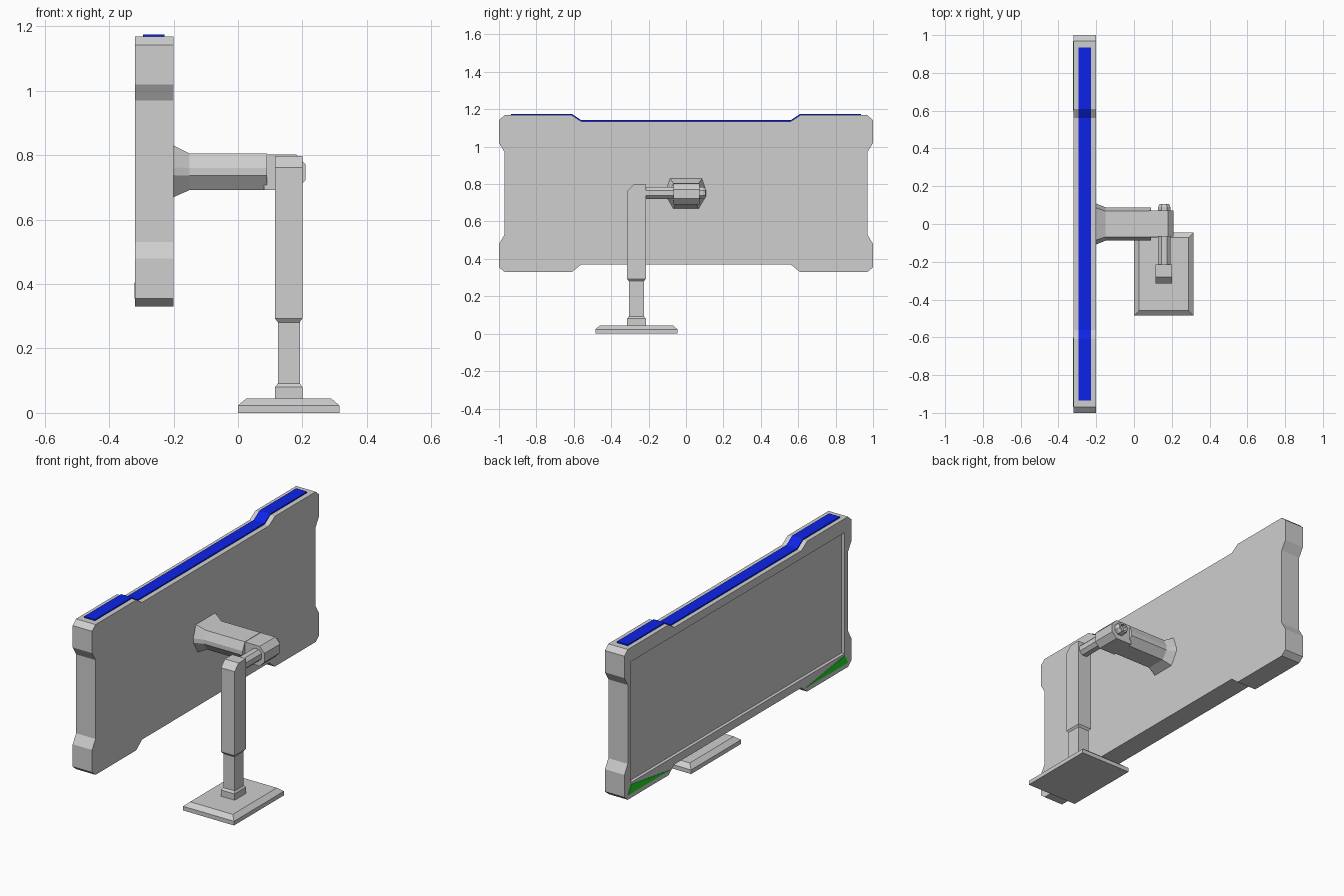
import bpy
import bmesh
from mathutils import Vector

old = bpy.data.objects.get("Cube")
if old:
    bpy.data.objects.remove(old, do_unlink=True)


def material(name, rgb):
    m = bpy.data.materials.new(name)
    m.use_nodes = True
    m.diffuse_color = (*rgb, 1)
    m.node_tree.nodes["Principled BSDF"].inputs["Base Color"].default_value = (*rgb, 1)
    return m


GREY = material("light_grey", (0.62, 0.62, 0.62))
BLUE = material("blue", (0.004, 0.018, 0.82))
GREEN = material("green", (0.01, 0.72, 0.015))


def loft(name, rings, mat=GREY):
    """Skin a stack of matching rings and cap both ends."""
    bm = bmesh.new()
    loops = [[bm.verts.new(p) for p in ring] for ring in rings]
    n = len(loops[0])
    for a, b in zip(loops, loops[1:]):
        for i in range(n):
            j = (i + 1) % n
            bm.faces.new((a[i], a[j], b[j], b[i]))
    bm.faces.new(loops[0][::-1])
    bm.faces.new(loops[-1])
    bmesh.ops.recalc_face_normals(bm, faces=bm.faces)
    me = bpy.data.meshes.new(name)
    bm.to_mesh(me)
    bm.free()
    me.materials.append(mat)
    ob = bpy.data.objects.new(name, me)
    bpy.context.collection.objects.link(ob)
    return ob


def prism_x(name, outline, x0, x1, mat=GREY):
    return loft(name, [[(x, y, z) for y, z in outline] for x in (x0, x1)], mat)


def rect(x0, x1, y0, y1, z, inset=0):
    return [(x0 + inset, y0 + inset, z), (x1 - inset, y0 + inset, z),
            (x1 - inset, y1 - inset, z), (x0 + inset, y1 - inset, z)]


def mirrored(half):
    """Close a half outline across y = 0."""
    return half + [(-y, z) for y, z in reversed(half)]


# Monitor casing with notched outline
casing = prism_x("monitor_casing", mirrored([
    (0.56, 1.135), (0.61, 1.168), (0.97, 1.168), (1.0, 1.142), (1.0, 1.02),
    (0.97, 0.97), (0.97, 0.53), (1.0, 0.48), (1.0, 0.355), (0.97, 0.33),
    (0.61, 0.33), (0.56, 0.37)]), -0.32, -0.20)

# Recessed screen
cutter = prism_x("screen_cutter", mirrored([(0.94, 1.09), (0.94, 0.415)]), -0.40, -0.302)
cutter.hide_render = True
cut = casing.modifiers.new("screen_recess", "BOOLEAN")
cut.operation = "DIFFERENCE"
cut.solver = "EXACT"
cut.object = cutter
bpy.context.view_layer.update()
deps = bpy.context.evaluated_depsgraph_get()
casing_mesh = bpy.data.meshes.new_from_object(casing.evaluated_get(deps))
casing.modifiers.clear()
casing.data = casing_mesh
bpy.data.objects.remove(cutter, do_unlink=True)

# Blue strip following the top edge
top = [(0.935, 1.168), (0.61, 1.168), (0.56, 1.135)]
top += [(-y, z) for y, z in reversed(top)]
strip = [(y, z + 0.007) for y, z in top] + [(y, z - 0.002) for y, z in reversed(top)]
prism_x("top_strip", strip, -0.295, -0.228, BLUE)

# Green corner panels on the bezel
for side, label in ((1, "left"), (-1, "right")):
    tri = [(side * y, z) for y, z in ((0.94, 0.405), (0.97, 0.355), (0.60, 0.355))]
    prism_x("corner_panel_" + label, tri, -0.322, -0.316, GREEN)


# Mounting arm: flared octagonal bracket and narrower chamfered head
def arm_ring(x, wide, flat, z0, z1):
    mid = (z0 + z1) / 2
    return [(x, y, z) for y, z in mirrored(
        [(flat, z1), (wide, mid + 0.012), (wide, mid - 0.012), (flat * 0.8, z0)])]


loft("mount_arm", [
    arm_ring(-0.20, 0.108, 0.085, 0.67, 0.83),
    arm_ring(-0.15, 0.088, 0.068, 0.692, 0.805),
    arm_ring(0.09, 0.088, 0.068, 0.692, 0.805)])
head = [(0.08, 0.692), (0.18, 0.692), (0.21, 0.722), (0.21, 0.772), (0.18, 0.803), (0.08, 0.803)]
loft("arm_head", [[(x, y, z) for x, z in head] for y in (-0.066, 0.072)])


# Octagonal pivot rod with a hollow end
def rod_ring(y, r):
    c = r * 0.45
    cx, cz = 0.16, 0.752
    pts = [(r, c), (c, r), (-c, r), (-r, c), (-r, -c), (-c, -r), (c, -r), (r, -c)]
    return [(cx + u, y, cz + v) for u, v in pts]


loft("pivot_rod", [rod_ring(-0.23, 0.032), rod_ring(0.09, 0.032), rod_ring(0.105, 0.026),
                   rod_ring(0.105, 0.018), rod_ring(0.085, 0.018)])

# Upright post: sleeve with a chamfered top, inner tube and collar
PX, PY = (0.115, 0.20), (-0.315, -0.215)
sleeve_top = rect(*PX, *PY, 0.797)
for i in (0, 1):
    sleeve_top[i] = (sleeve_top[i][0], -0.28, 0.797)
sleeve_mid = [Vector(p) for p in rect(*PX, *PY, 0.762)]
loft("post_sleeve", [rect(*PX, *PY, 0.28, 0.01), rect(*PX, *PY, 0.293), sleeve_mid, sleeve_top])
loft("post_tube", [rect(0.124, 0.192, -0.306, -0.224, z) for z in (0.08, 0.285)])
loft("post_collar", [rect(*PX, *PY, 0.04), rect(*PX, *PY, 0.08), rect(*PX, *PY, 0.092, 0.009)])

# Base plate with a bevelled rim
BASE = (0.0, 0.315, -0.485, -0.045)
loft("base_plate", [rect(*BASE, 0), rect(*BASE, 0.023), rect(*BASE, 0.045, 0.026)])
